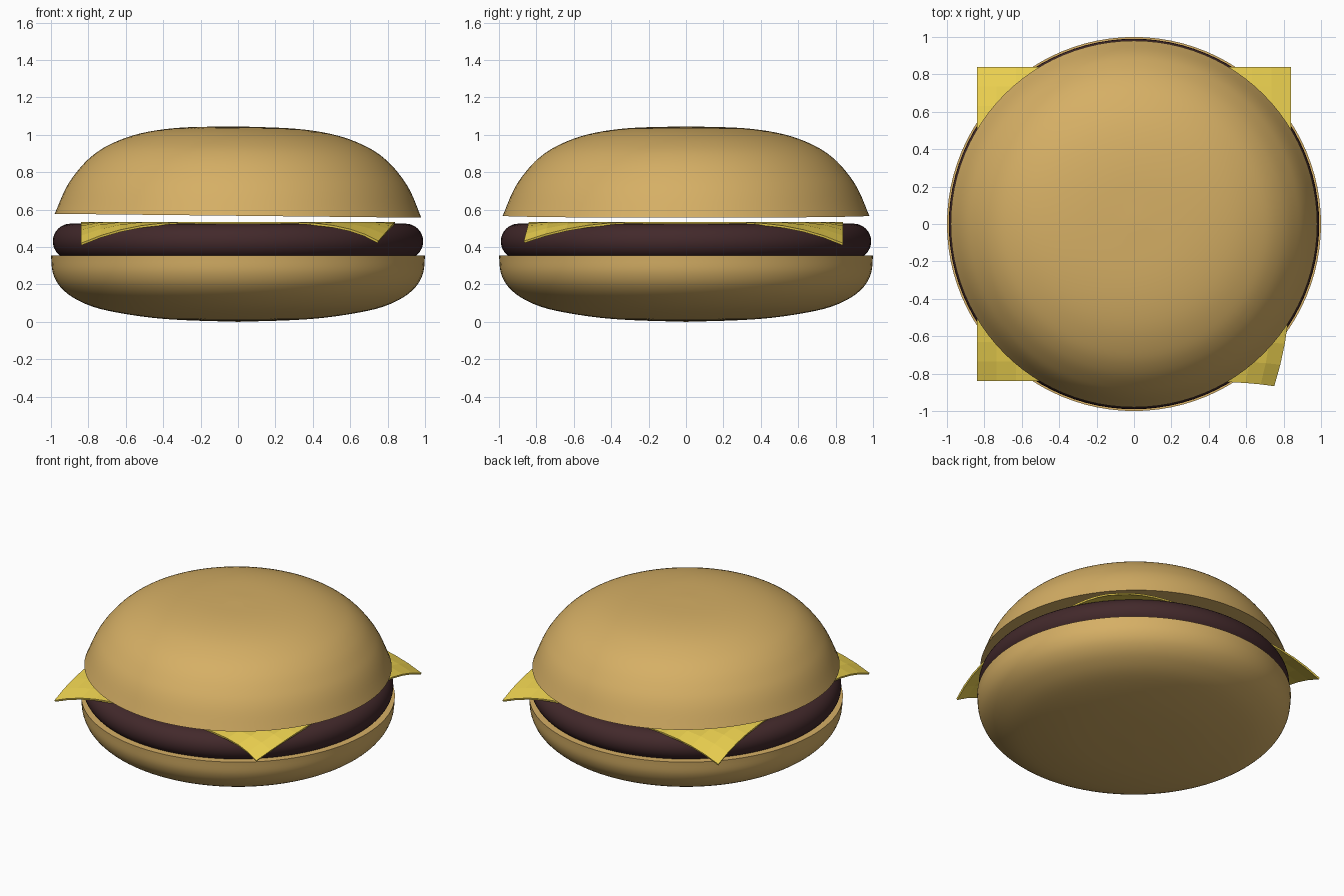
import bpy, bmesh, math
from mathutils import Vector

if "Cube" in bpy.data.objects:
    bpy.data.objects.remove(bpy.data.objects["Cube"])


def material(name, color):
    m = bpy.data.materials.new(name)
    m.diffuse_color = (*color, 1)
    m.use_nodes = True
    m.node_tree.nodes["Principled BSDF"].inputs["Base Color"].default_value = m.diffuse_color
    return m


def smooth_profile(pts, steps=5):
    # Catmull-Rom curve through (radius, z) points
    p = [Vector(q) for q in pts]
    p = [2 * p[0] - p[1]] + p + [2 * p[-1] - p[-2]]
    out = []
    for a, b, c, d in zip(p, p[1:], p[2:], p[3:]):
        for i in range(steps):
            t = i / steps
            out.append(0.5 * (2 * b + (c - a) * t + (2 * a - 5 * b + 4 * c - d) * t ** 2
                              + (3 * b - a - 3 * c + d) * t ** 3))
    return [(max(0, q.x), q.y) for q in out] + [pts[-1]]


def lathe(name, profile, mat, segments=96):
    bm = bmesh.new()
    verts = [bm.verts.new((r, 0, z)) for r, z in profile]
    edges = [bm.edges.new(e) for e in zip(verts, verts[1:])]
    bmesh.ops.spin(bm, geom=verts + edges, axis=(0, 0, 1), cent=(0, 0, 0),
                   angle=math.tau, steps=segments)
    bmesh.ops.remove_doubles(bm, verts=bm.verts, dist=0.0005)
    bmesh.ops.recalc_face_normals(bm, faces=bm.faces)
    return finish(name, bm, mat)


def finish(name, bm, mat, angle=35):
    me = bpy.data.meshes.new(name)
    bm.to_mesh(me)
    bm.free()
    me.materials.append(mat)
    ob = bpy.data.objects.new(name, me)
    bpy.context.collection.objects.link(ob)
    if angle:
        bpy.ops.object.select_all(action='DESELECT')
        ob.select_set(True)
        bpy.context.view_layer.objects.active = ob
        bpy.ops.object.shade_smooth_by_angle(angle=math.radians(angle))
    return ob


bread = material("bread", (0.67, 0.43, 0.13))
meat = material("meat", (0.055, 0.022, 0.024))
yellow = material("cheese_yellow", (0.84, 0.64, 0.08))

# Bottom bun: shallow bowl shape with a flat top
bowl = smooth_profile([(0, 0), (0.31, 0.010), (0.525, 0.030), (0.74, 0.070), (0.87, 0.123),
                       (0.95, 0.187), (0.99, 0.262), (1.0, 0.355)])
lathe("bottom_bun", bowl + [(0, 0.355)], bread)

# Patty: disc with a fully rounded rim
rim = [(0.895 + 0.095 * math.cos(a), 0.43 + 0.095 * math.sin(a))
       for a in (math.pi * (i / 16 - 0.5) for i in range(17))]
lathe("patty", [(0, 0.335)] + rim + [(0, 0.525)], meat)

# Top bun: dome with a flat base, tipped slightly to the right
dome = smooth_profile([(0.98, 0), (0.925, 0.131), (0.87, 0.218), (0.79, 0.306), (0.685, 0.376),
                       (0.525, 0.435), (0.31, 0.468), (0, 0.478)])
top = lathe("top_bun", [(0, 0)] + dome, bread)
top.location.z = 0.567
top.rotation_euler.y = 0.0107

# Cheese: thin square slice with drooping corners, one of them folded sideways
bm = bmesh.new()
bmesh.ops.create_grid(bm, x_segments=16, y_segments=16, size=0.84)
for v in bm.verts:
    r = math.hypot(v.co.x, v.co.y)
    w = max(0, (r - 0.86) / 0.328) ** 1.8
    v.co.z = 0.535 - 0.115 * w
    if v.co.x > 0 and v.co.y < 0:
        v.co += Vector((-0.09, -0.027, 0.012)) * w
cheese = finish("cheese_slice", bm, yellow, angle=0)
solid = cheese.modifiers.new("thickness", 'SOLIDIFY')
solid.thickness = 0.012
solid.offset = -1
